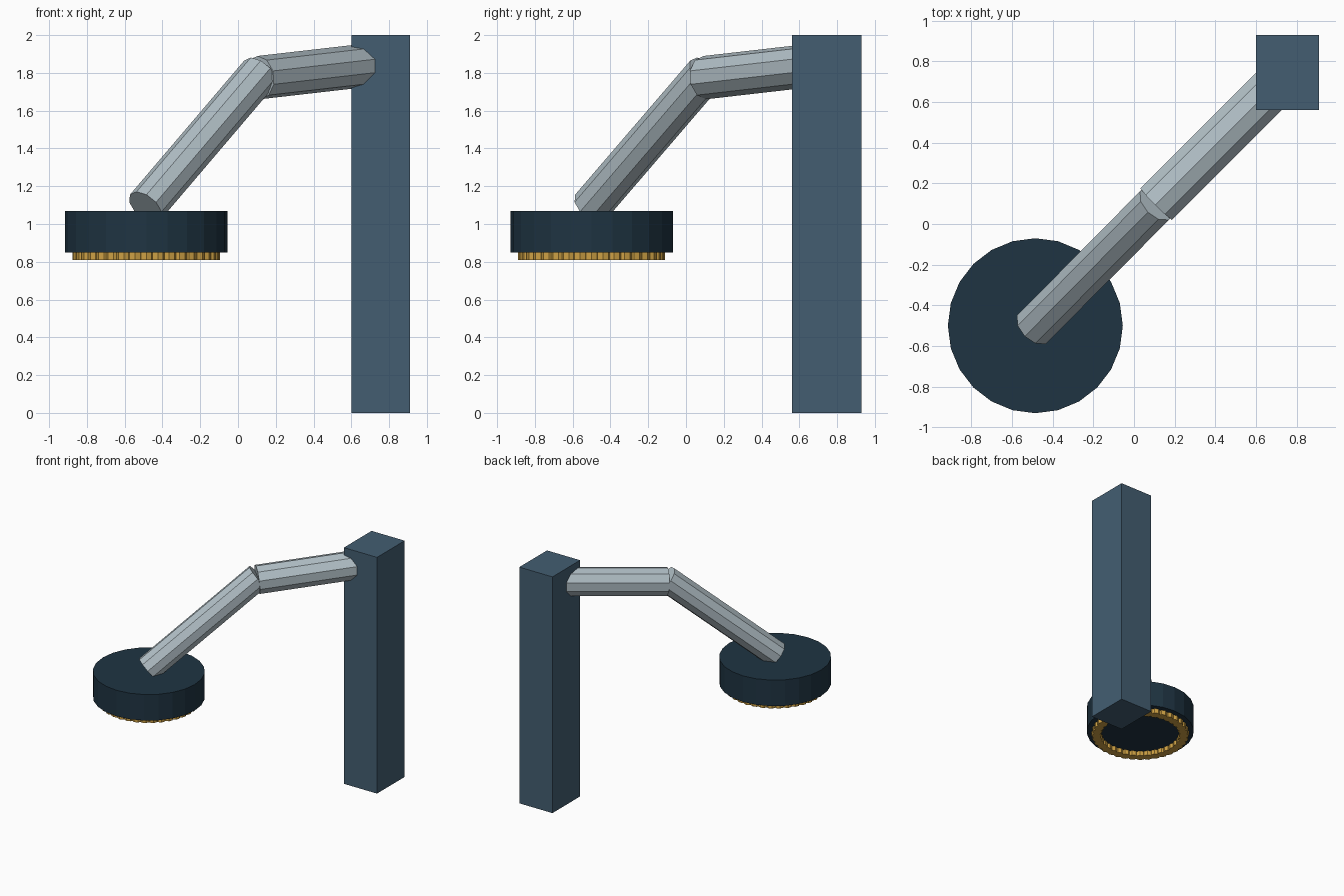
import bpy
from math import cos, sin, tau
from mathutils import Vector

cube = bpy.data.objects.get("Cube")
if cube:
    bpy.data.objects.remove(cube, do_unlink=True)


def material(name, rgb):
    linear = [(c / 255) ** 2.2 for c in rgb] + [1]
    mat = bpy.data.materials.new(name)
    mat.use_nodes = True
    mat.diffuse_color = linear
    mat.node_tree.nodes["Principled BSDF"].inputs["Base Color"].default_value = linear
    return mat


slate = material("slate blue", (69, 94, 113))
navy = material("dark navy", (36, 55, 68))
steel = material("light steel", (176, 190, 197))
gold = material("gold", (205, 160, 70))


def finish(name, mat):
    obj = bpy.context.object
    obj.name = name
    obj.data.materials.append(mat)
    return obj


def rod(name, start, end, radius, sides, mat):
    """Flat-sided cylinder between two points."""
    start, end = Vector(start), Vector(end)
    axis = end - start
    bpy.ops.mesh.primitive_cylinder_add(
        vertices=sides, radius=radius, depth=axis.length,
        location=(start + end) / 2,
        rotation=axis.to_track_quat("Z", "Y").to_euler())
    return finish(name, mat)


# Upright post
bpy.ops.mesh.primitive_cube_add(size=1, location=(0.755, 0.745, 1))
post = finish("post", slate)
post.scale = (0.31, 0.37, 2)

# Bent arm made of two tubes
rod("upper_arm", (0.11, 0.10, 1.775), (0.72, 0.71, 1.845), 0.115, 10, steel)
rod("lower_arm", (-0.49, -0.505, 1.09), (0.115, 0.105, 1.80), 0.105, 10, steel)

# Round head
hub_x, hub_y = -0.485, -0.5
rod("head", (hub_x, hub_y, 0.85), (hub_x, hub_y, 1.07), 0.43, 24, navy)

# Ring of overlapping studs under the head
count = 36
for i in range(count):
    angle = tau * i / count
    x, y = hub_x + 0.35 * cos(angle), hub_y + 0.35 * sin(angle)
    rod(f"stud_{i + 1}", (x, y, 0.81), (x, y, 0.86), 0.04, 8, gold)
